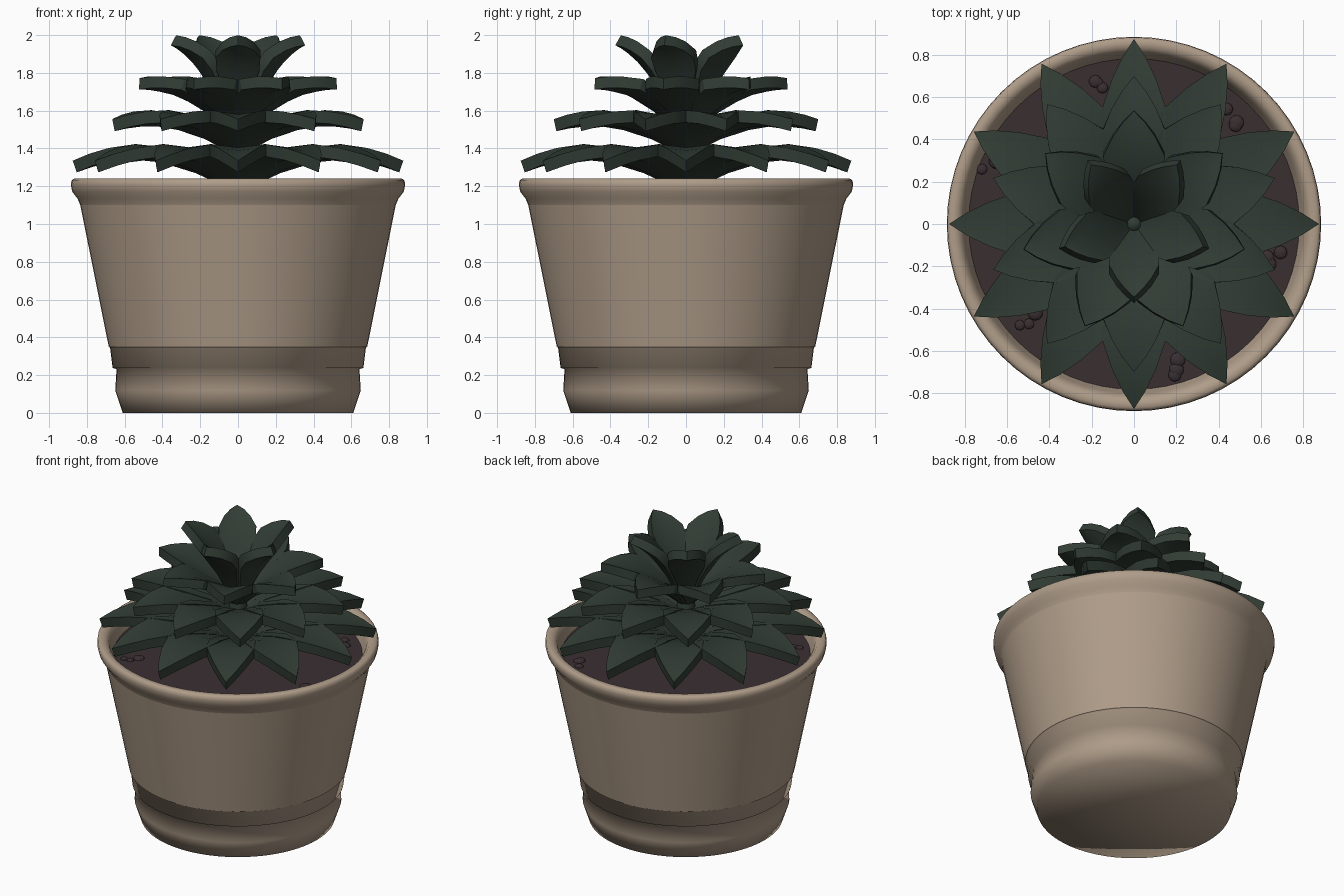
import bpy, bmesh, math, random
from mathutils import Vector, Matrix

if "Cube" in bpy.data.objects:
    bpy.data.objects.remove(bpy.data.objects["Cube"])

random.seed(4)


def material(name, rgb):
    m = bpy.data.materials.new(name)
    m.diffuse_color = (*rgb, 1)
    m.use_nodes = True
    m.node_tree.nodes["Principled BSDF"].inputs["Base Color"].default_value = m.diffuse_color
    return m


CLAY = material("warm_clay", (0.43, 0.335, 0.25))
SOIL = material("dark_soil", (0.042, 0.028, 0.031))
LEAF = material("deep_green", (0.031, 0.046, 0.035))


def finish(name, bm, mat, recalc=True):
    if recalc:
        bmesh.ops.recalc_face_normals(bm, faces=bm.faces)
    me = bpy.data.meshes.new(name)
    bm.to_mesh(me)
    bm.free()
    me.materials.append(mat)
    ob = bpy.data.objects.new(name, me)
    bpy.context.collection.objects.link(ob)
    return ob


def lathe(name, profile, mat, sharp_z=(), n=64):
    """Spin an (r, z) profile round the z axis; rows at sharp_z keep a hard edge."""
    bm = bmesh.new()
    rows = []
    for r, z in profile:
        if r == 0:
            rows.append([bm.verts.new((0, 0, z))] * n)
        else:
            rows.append([bm.verts.new((r * math.cos(math.tau * i / n),
                                       r * math.sin(math.tau * i / n), z)) for i in range(n)])
    for a, b in zip(rows, rows[1:]):
        for i in range(n):
            j = (i + 1) % n
            f = bm.faces.new(list(dict.fromkeys((a[i], a[j], b[j], b[i]))))
            f.smooth = True
    for e in bm.edges:
        z0, z1 = (v.co.z for v in e.verts)
        if abs(z0 - z1) < 1e-6 and any(abs(z0 - s) < 1e-6 for s in sharp_z):
            e.smooth = False
    return finish(name, bm, mat)


# Pot: rounded foot, undercut band, tapered wall, rolled rim and inner wall
lathe("pot", [(0, 0), (0.61, 0), (0.65, 0.12), (0.643, 0.232), (0.664, 0.238),
              (0.677, 0.345), (0.684, 0.349), (0.835, 1.10), (0.85, 1.135),
              (0.877, 1.17), (0.885, 1.205), (0.882, 1.23), (0.868, 1.24),
              (0.835, 1.238), (0.812, 1.215), (0.80, 1.18), (0.775, 1.10), (0.755, 1.0)],
      CLAY, sharp_z=(0.349, 1.10))

# Soil
lathe("soil", [(0, 1.13), (0.782, 1.13)], SOIL)

# Small pebbles on the soil
bm = bmesh.new()
for cx, cy in ((-0.68, 0.27), (-0.5, -0.45), (0.67, -0.17), (0.48, 0.50), (0.2, -0.68), (-0.18, 0.69)):
    for k in range(3):
        s = random.uniform(0.022, 0.038)
        pos = Vector((cx + random.uniform(-.05, .05), cy + random.uniform(-.05, .05), 1.13))
        bmesh.ops.create_icosphere(bm, subdivisions=2, radius=s,
                                   matrix=Matrix.Translation(pos) @ Matrix.Diagonal((1, 1, 0.5, 1)))
finish("pebbles", bm, SOIL)

# Stem joining the leaf tiers
lathe("stem", [(0, 1.10), (0.07, 1.10), (0.06, 1.45), (0.04, 1.62), (0, 1.64)], LEAF, n=12)

# Leaf outline: distance along the leaf and half width there
ALONG = (0.03, 0.23, 0.45, 0.62, 0.78, 0.9, 1.0)
WIDTH = (0.04, 0.09, 0.145, 0.152, 0.105, 0.055, 0.0)


def add_leaf(bm, angle, length, heights, wide, thick, cup):
    """One arched, slightly cupped, pointed leaf with an even thickness."""
    pts = [Vector((s * length, 0, z)) for s, z in zip(ALONG, heights)]
    turn = Matrix.Rotation(angle, 3, 'Z')
    rings = []
    for i, p in enumerate(pts):
        t = (pts[min(i + 1, len(pts) - 1)] - pts[max(i - 1, 0)]).normalized()
        nrm = Vector((-t.z, 0, t.x))
        w = WIDTH[i] * wide
        side = Vector((0, w, 0))
        lift = nrm * cup * w
        top = [p + side + lift, p, p - side + lift]
        ring = top + [q - nrm * thick for q in reversed(top)]
        rings.append([bm.verts.new(turn @ q) for q in ring])
    for a, b in zip(rings, rings[1:]):
        for k in range(6):
            m = (k + 1) % 6
            bm.faces.new((a[k], a[m], b[m], b[k]))
    a = rings[0]
    bm.faces.new((a[0], a[1], a[4], a[5]))
    bm.faces.new((a[1], a[2], a[3], a[4]))


# Four tiers: name, leaf count, first angle, length, heights, width, thickness, cup
TIERS = (
    ("lower_leaves", 12, 90, 0.875, (1.25, 1.33, 1.39, 1.405, 1.39, 1.365, 1.335), 1.0, 0.065, 0.12),
    ("middle_leaves", 10, 90, 0.70, (1.44, 1.51, 1.56, 1.58, 1.58, 1.57, 1.555), 1.0, 0.065, 0.15),
    ("upper_leaves", 7, 90, 0.535, (1.54, 1.63, 1.70, 1.74, 1.76, 1.77, 1.772), 0.95, 0.06, 0.2),
    ("crown_leaves", 5, 270, 0.345, (1.58, 1.715, 1.83, 1.90, 1.95, 1.98, 1.999), 0.78, 0.06, 0.25),
)
for name, count, start, length, heights, wide, thick, cup in TIERS:
    bm = bmesh.new()
    for i in range(count):
        add_leaf(bm, math.radians(start + 360 * i / count), length, heights, wide, thick, cup)
    bmesh.ops.remove_doubles(bm, verts=bm.verts, dist=1e-5)
    ob = finish(name, bm, LEAF)
    bpy.ops.object.select_all(action='DESELECT')
    ob.select_set(True)
    bpy.context.view_layer.objects.active = ob
    bpy.ops.object.shade_smooth_by_angle(angle=math.radians(30))
